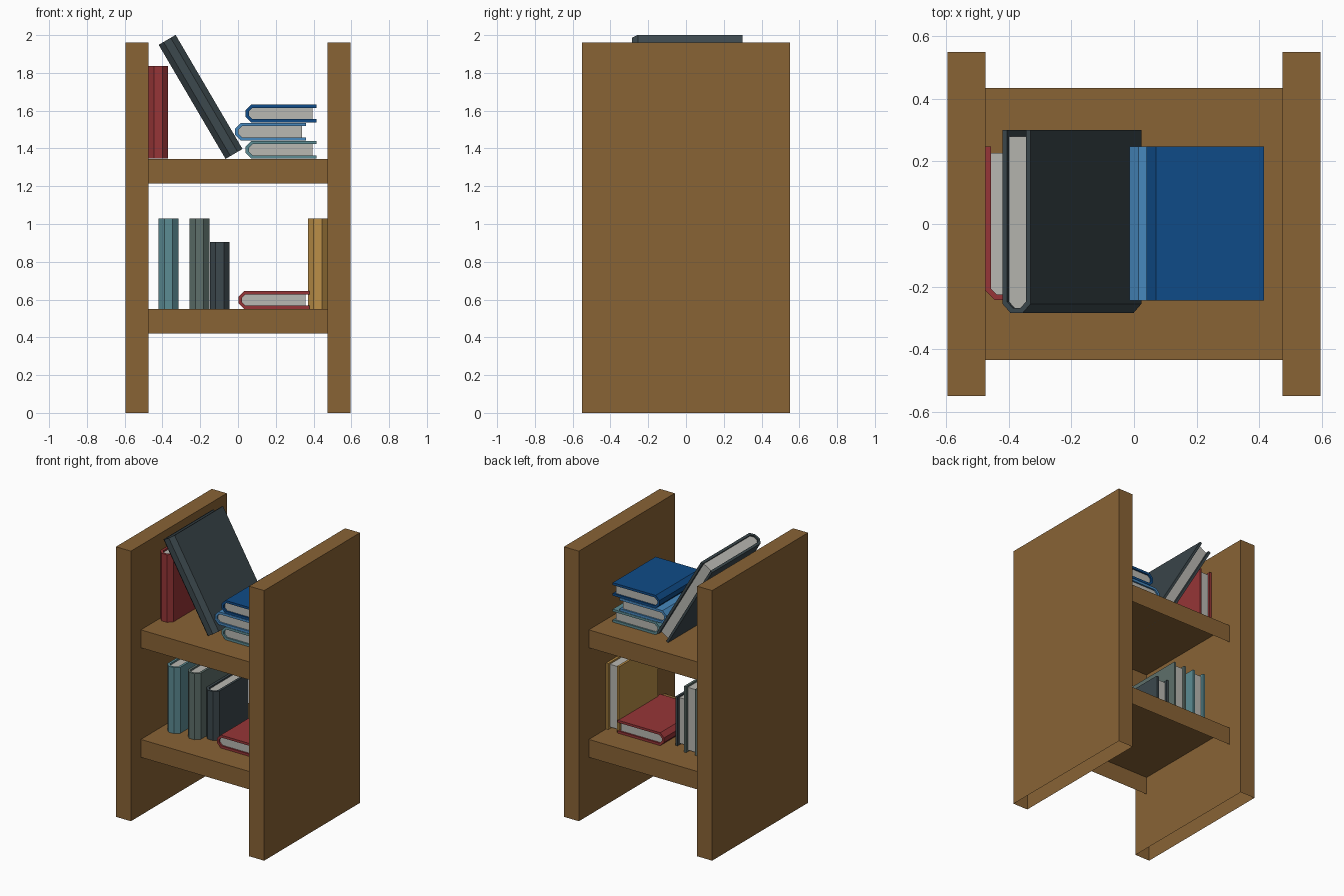
import bpy, bmesh
from math import radians
from mathutils import Matrix, Vector

cube = bpy.data.objects.get("Cube")
if cube:
    bpy.data.objects.remove(cube, do_unlink=True)


def material(name, r, g, b):
    """Flat material from 0-255 display values, converted to linear."""
    lin = [((v / 255 + 0.055) / 1.055) ** 2.4 for v in (r, g, b)] + [1]
    m = bpy.data.materials.new(name)
    m.use_nodes = True
    m.diffuse_color = lin
    m.node_tree.nodes["Principled BSDF"].inputs["Base Color"].default_value = lin
    return m


wood = material("brown_wood", 137, 99, 53)
paper = material("pale_paper", 185, 184, 178)
red = material("red_cover", 150, 53, 55)
charcoal = material("charcoal_cover", 60, 72, 77)
sage = material("sage_cover", 94, 112, 107)
teal = material("teal_cover", 92, 140, 148)
sky = material("sky_blue_cover", 71, 136, 190)
blue = material("deep_blue_cover", 15, 75, 135)
gold = material("gold_cover", 187, 143, 71)


def add_object(name, bm, mats):
    bmesh.ops.recalc_face_normals(bm, faces=bm.faces)
    me = bpy.data.meshes.new(name)
    bm.to_mesh(me)
    bm.free()
    for m in mats:
        me.materials.append(m)
    ob = bpy.data.objects.new(name, me)
    bpy.context.collection.objects.link(ob)
    return ob


def board(name, center, size):
    """Wooden board, hollow and open underneath."""
    bm = bmesh.new()
    bmesh.ops.create_cube(bm, size=1)
    bmesh.ops.scale(bm, vec=size, verts=bm.verts)
    bmesh.ops.translate(bm, vec=center, verts=bm.verts)
    bm.normal_update()
    under = [f for f in bm.faces if f.normal.z < -0.9]
    bmesh.ops.delete(bm, geom=under, context='FACES_ONLY')
    # normals are already outward, so keep them as they are
    add_object(name, bm, [wood])


def prism(bm, outline, low, high, index):
    """Extrude an outline along z."""
    face = bm.faces.new([bm.verts.new((x, y, low)) for x, y in outline])
    face.material_index = index
    out = bmesh.ops.extrude_face_region(bm, geom=[face], use_keep_orig=True)["geom"]
    top = [v for v in out if isinstance(v, bmesh.types.BMVert)]
    bmesh.ops.translate(bm, vec=(0, 0, high - low), verts=top)
    for v in top:
        for f in v.link_faces:
            f.material_index = index


def book(name, cover, matrix, thick, depth, height):
    """Folded cover with a bevelled spine at y = 0, and a page block inside."""
    half, bevel, k = thick / 2, 0.03, 0.017
    right = [(half - bevel, 0), (half, bevel), (half, depth)]
    inner = [(half - bevel - 0.41 * k, k), (half - k, bevel + 0.41 * k), (half - k, depth)]

    def left(points):
        return [(-x, y) for x, y in reversed(points)]

    pages = inner[:2] + [(half - k, depth - 0.02)]
    bm = bmesh.new()
    prism(bm, left(right) + right + inner[::-1] + left(inner)[::-1], 0, height, 0)
    prism(bm, left(pages) + pages, 0.012, height - 0.012, 1)
    add_object(name, bm, [cover, paper]).matrix_world = matrix


# Frame: two side panels and two shelves
for side, sx in (("left", 1), ("right", -1)):
    board(side + "_panel", (sx * 0.535, 0, 0.98), (0.12, 1.1, 1.96))
for name, top in (("lower_shelf", 0.55), ("upper_shelf", 1.345)):
    board(name, (0, 0, top - 0.065), (0.95, 0.87, 0.13))

LIFT = 0.001

# Upright books: name, cover, left x, base z, front y, depth, height
for name, cover, x, z, y, d, h in (
    ("upper_red_book", red, -0.474, 1.345, -0.243, 0.49, 0.49),
    ("teal_book", teal, -0.42, 0.55, -0.24, 0.48, 0.479),
    ("sage_book", sage, -0.256, 0.55, -0.24, 0.48, 0.479),
    ("small_dark_book", charcoal, -0.149, 0.55, -0.18, 0.365, 0.355),
    ("gold_book", gold, 0.37, 0.55, -0.24, 0.48, 0.479),
):
    book(name, cover, Matrix.Translation((x + 0.052, y, z + LIFT)), 0.104, d, h)

# Books lying flat, spine towards -x: name, cover, spine x, base z
lying = Matrix(((0, 1, 0), (0, 0, 1), (1, 0, 0))).to_4x4()
for name, cover, x, z in (
    ("lying_red_book", red, 0.003, 0.55),
    ("stack_bottom_book", teal, 0.04, 1.345),
    ("stack_middle_book", sky, -0.015, 1.441),
    ("stack_top_book", blue, 0.04, 1.537),
):
    place = Matrix.Translation((x, -0.245, z + 0.047 + LIFT))
    book(name, cover, place @ lying, 0.094, 0.375, 0.493)

# Large book leaning towards the right panel
lean = Matrix.Translation(Vector((-0.021, -0.285, 1.371)))
lean = lean @ Matrix.Rotation(radians(-30.4), 4, 'Y')
book("leaning_book", charcoal, lean, 0.104, 0.585, 0.7)
